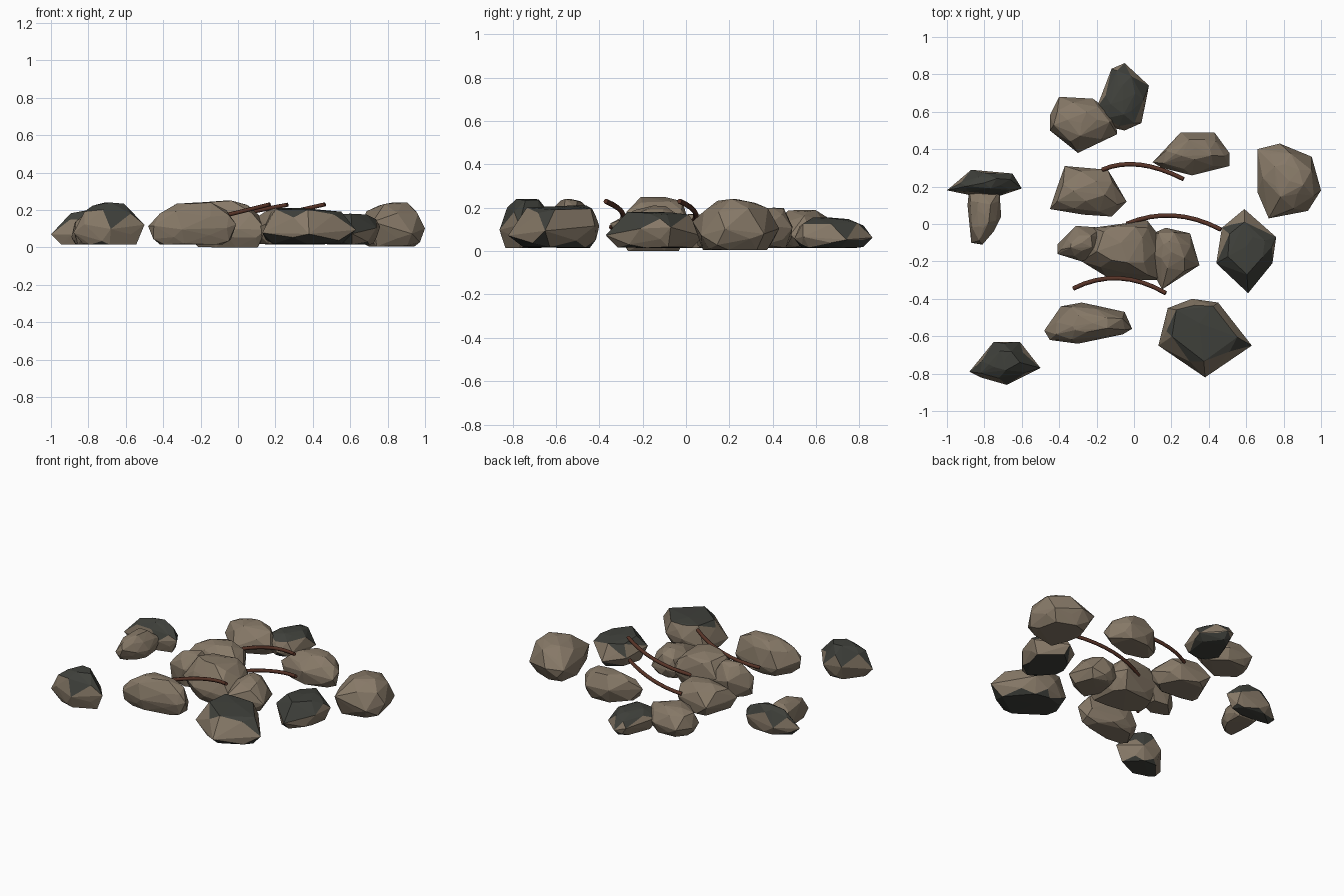
import bpy, bmesh, math, random
from mathutils import Vector

if "Cube" in bpy.data.objects:
    bpy.data.objects.remove(bpy.data.objects["Cube"])


def material(name, rgb):
    m = bpy.data.materials.new(name)
    m.diffuse_color = (*rgb, 1)
    m.use_nodes = True
    m.node_tree.nodes["Principled BSDF"].inputs["Base Color"].default_value = m.diffuse_color
    return m


BROWN = material("brown stone", (0.240, 0.190, 0.136))
DARK = material("charred grey", (0.050, 0.052, 0.044))
RUST = material("rusty steel", (0.095, 0.033, 0.020))


def rock(name, outline, height, peak=None, base=0.015, dark=None, top=0.45, seed=1):
    """Faceted stone: plan outline stacked as rings, wrapped in a convex hull."""
    rng = random.Random(seed)
    pts = [Vector(p) for p in outline]
    mid = sum(pts, Vector((0, 0))) / len(pts)
    peak = Vector(peak) if peak else mid
    h = height - base
    # ring: share of height, share of outline, pull towards the peak, jitter
    rings = [(0.0, 0.75, 0.0, 0.03), (0.16, 0.96, 0.0, 0.10), (0.42, 1.0, 0.0, 0.16),
             (0.74, 0.87, 0.15, 0.10), (0.95, top, 0.6, 0.06)]
    bm = bmesh.new()
    for level, scale, pull, jit in rings:
        centre = mid.lerp(peak, pull)
        for i, p in enumerate(pts):
            if level in (0.16, 0.74):        # in-between rings sit half a step round
                p = p.lerp(pts[(i + 1) % len(pts)], 0.35)
            s = scale if level == 0.42 else scale * rng.uniform(0.92, 1.05)
            q = centre + (p - mid) * s
            z = base + h * min(1, max(0, level + rng.uniform(-jit, jit)))
            bm.verts.new((q.x, q.y, z))
    bm.verts.new((peak.x, peak.y, height))
    bm.verts.new((mid.x, mid.y, base))
    res = bmesh.ops.convex_hull(bm, input=bm.verts)
    junk = {g for g in res["geom_interior"] + res["geom_unused"]
            if isinstance(g, bmesh.types.BMVert)}
    bmesh.ops.delete(bm, geom=list(junk), context='VERTS')
    bmesh.ops.recalc_face_normals(bm, faces=bm.faces)
    bm.normal_update()
    me = bpy.data.meshes.new(name)
    me.materials.append(BROWN)
    if dark:                                  # charred on top and underneath
        me.materials.append(DARK)
        for f in bm.faces:
            f.material_index = int(f.normal.z > dark or f.normal.z < -0.62)
    bm.to_mesh(me)
    bm.free()
    bpy.context.collection.objects.link(bpy.data.objects.new(name, me))


def rod(name, start, middle, end, radius=0.012, steps=8):
    """Bent bar through three points, swept as a hexagonal tube."""
    a, m, b = Vector(start), Vector(middle), Vector(end)
    c = 2 * m - (a + b) / 2
    cu = bpy.data.curves.new(name, 'CURVE')
    cu.dimensions = '3D'
    cu.bevel_depth = radius
    cu.bevel_resolution = 1
    cu.use_fill_caps = True
    sp = cu.splines.new('POLY')
    sp.points.add(steps)
    for i, p in enumerate(sp.points):
        t = i / steps
        p.co = (*(a * (1 - t) ** 2 + c * 2 * t * (1 - t) + b * t * t), 1)
    cu.materials.append(RUST)
    bpy.context.collection.objects.link(bpy.data.objects.new(name, cu))


# back stones
rock("back_stone", [(-.40, .68), (-.22, .67), (-.10, .58), (-.09, .48), (-.30, .38), (-.45, .50),
                    (-.45, .58)], .19, (-.28, .54), seed=1)
rock("back_charred_stone", [(-.05, .86), (.08, .74), (.04, .54), (-.05, .50), (-.14, .52),
                            (-.20, .62), (-.12, .83)], .155, (-.06, .66), dark=.55, seed=2)
rock("back_right_stone", [(.10, .33), (.25, .49), (.43, .49), (.51, .38), (.51, .31), (.31, .26),
                          (.15, .30)], .20, (.33, .41), seed=3)

# right stones
rock("far_right_stone", [(.78, .43), (.95, .36), (1.0, .18), (.93, .07), (.72, .03), (.66, .17),
                         (.66, .40)], .24, (.83, .23), base=.005, seed=4)
rock("right_charred_stone", [(.59, .08), (.66, -.04), (.76, -.07), (.74, -.21), (.61, -.37),
                             (.44, -.21), (.47, -.02)], .18, (.60, -.12), dark=.55, top=.65, seed=5)

# front stones
rock("front_right_charred_stone", [(.18, -.45), (.31, -.40), (.45, -.42), (.63, -.65), (.38, -.82),
                                   (.13, -.65)], .21, (.35, -.53), dark=.6, top=.72, seed=6)
rock("front_long_stone", [(-.48, -.57), (-.39, -.44), (-.28, -.42), (-.05, -.47), (-.01, -.56),
                          (-.06, -.59), (-.30, -.64), (-.45, -.62)], .24, (-.22, -.53), seed=7)
rock("front_left_charred_stone", [(-.88, -.79), (-.75, -.63), (-.61, -.63), (-.50, -.77),
                                  (-.68, -.86), (-.82, -.82)], .24, (-.69, -.72), dark=.4, seed=8)

# left stones
rock("left_charred_stone", [(-1.0, .18), (-.87, .29), (-.65, .27), (-.60, .19), (-.72, .15),
                            (-.88, .155)], .20, (-.80, .22), dark=.35, seed=9)
rock("left_stone", [(-.89, .10), (-.88, .20), (-.72, .18), (-.71, .04), (-.75, -.04), (-.81, -.11),
                    (-.87, -.10)], .17, (-.80, .05), seed=10)

# centre stones
rock("centre_back_stone", [(-.37, .31), (-.14, .29), (-.04, .12), (-.12, .04), (-.27, .05),
                           (-.45, .08), (-.42, .17)], .20, (-.25, .18), seed=11)
rock("centre_left_stone", [(-.41, -.11), (-.31, -.01), (-.17, -.02), (-.16, -.15), (-.28, -.20),
                           (-.41, -.16)], .235, (-.28, -.10), seed=12)
rock("centre_large_stone", [(-.28, -.20), (-.22, -.02), (.07, .02), (.14, -.07), (.15, -.30),
                            (0, -.30), (-.15, -.28)], .25, (-.07, -.10), base=0, top=.6, seed=13)
rock("centre_right_stone", [(.10, -.05), (.17, -.02), (.30, -.05), (.35, -.22), (.15, -.35),
                            (.08, -.22)], .21, (.20, -.15), seed=14)

# bent reinforcing rods
rod("back_rod", (-.17, .29, .13), (.03, .317, .18), (.265, .24, .228))
rod("middle_rod", (-.04, 0, .115), (.21, .045, .172), (.465, -.03, .23))
rod("front_rod", (-.325, -.345, .11), (-.08, -.29, .168), (.17, -.37, .23))
